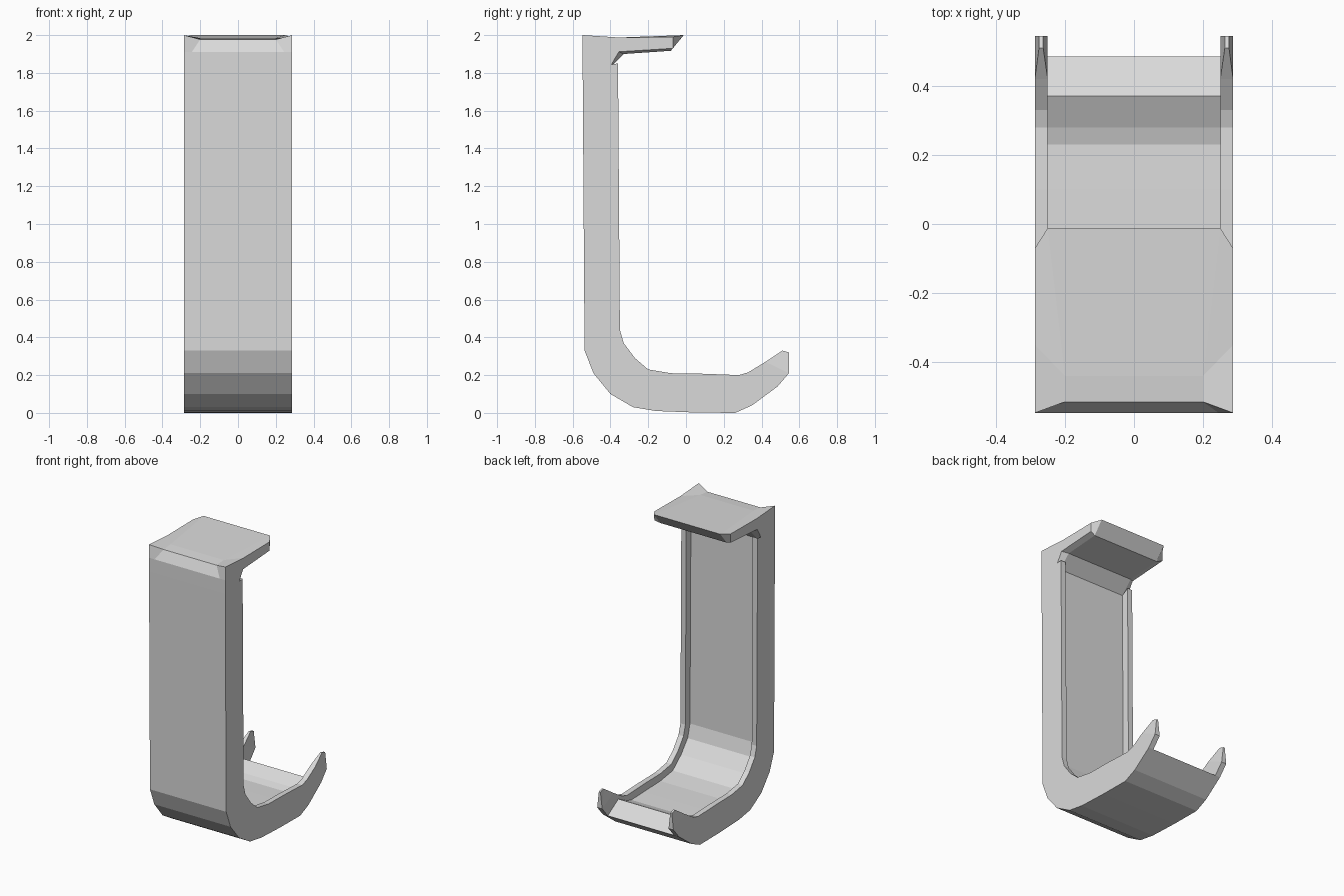
import bpy, bmesh

if "Cube" in bpy.data.objects:
    bpy.data.objects.remove(bpy.data.objects["Cube"])

XO, XI = 0.287, 0.25   # outer side, inner side of the rim

mat = bpy.data.materials.new("light grey")
mat.diffuse_color = (0.7, 0.7, 0.7, 1)
mat.use_nodes = True
mat.node_tree.nodes["Principled BSDF"].inputs["Base Color"].default_value = mat.diffuse_color


def finish(name, polys):
    """Turn a list of polygons (coordinate tuples) into a flat shaded object."""
    bm = bmesh.new()
    for p in polys:
        bm.faces.new([bm.verts.new(c) for c in p])
    bmesh.ops.remove_doubles(bm, verts=bm.verts, dist=0.0005)
    bmesh.ops.recalc_face_normals(bm, faces=bm.faces)
    me = bpy.data.meshes.new(name)
    bm.to_mesh(me)
    bm.free()
    me.materials.append(mat)
    ob = bpy.data.objects.new(name, me)
    bpy.context.collection.objects.link(ob)
    return ob


def at(x, p):
    return (x, p[0], p[1])


def strip(x1, a1, b1, x2, a2, b2):
    return [at(x1, a1), at(x1, b1), at(x2, b2), at(x2, a2)]


# J-shaped body: each station is outer skin, raised rim, recessed inner panel
stations = [
    ((-.547, 1.82), (-.36, 1.85), (-.41, 1.82)),
    ((-.537, .33), (-.35, .44), (-.40, .43)),
    ((-.49, .21), (-.33, .37), (-.375, .34)),
    ((-.40, .10), (-.27, .29), (-.305, .255)),
    ((-.28, .03), (-.20, .23), (-.215, .18)),
    ((-.16, .01), (-.08, .21), (-.08, .16)),
    ((.05, .002), (.10, .207), (.10, .155)),
    ((.26, 0), (.28, .20), (.23, .15)),
    ((.35, .04), (.33, .215), (.28, .165)),
    ((.485, .14), (.42, .27), (.37, .21)),
]
body = []
for (o1, f1, w1), (o2, f2, w2) in zip(stations, stations[1:]):
    body.append(strip(-XI, o1, o2, XI, o1, o2))
    body.append(strip(-XI, w1, w2, XI, w1, w2))
    for s in (-1, 1):
        body.append(strip(s * XI, o1, o2, s * XO, o1, o2))
        body.append(strip(s * XI, f1, f2, s * XO, f1, f2))
        body.append(strip(s * XO, o1, o2, s * XO, f1, f2))
        body.append(strip(s * XI, w1, w2, s * XI, f1, f2))

# end of the panel, and the tapered prongs of the rim
o, f, w = stations[-1]
end, ta, tb = (.545, .21), (.51, .33), (.545, .32)
body.append(strip(-XI, o, w, XI, o, w))
for s in (-1, 1):
    for x, t in ((s * XO, s * .275), (s * XI, s * .263)):
        body.append([at(x, o), at(x, f), at(x, end)])
        body.append([at(x, f), at(t, ta), at(x, end)])
        body.append([at(t, ta), at(t, tb), at(x, end)])
    body.append([at(s * XI, o), at(s * XI, w), at(s * XI, f)])
    body.append(strip(s * XI, o, end, s * XO, o, end))
    body.append([at(s * XI, f), at(s * XO, f), at(s * .275, ta), at(s * .263, ta)])
    body.append(strip(s * .263, ta, tb, s * .275, ta, tb))
    body.append([at(s * XI, end), at(s * XO, end), at(s * .275, tb), at(s * .263, tb)])
    # cut top of the rim
    f0, w0 = stations[0][1], stations[0][2]
    body.append(strip(s * XI, f0, w0, s * XO, f0, w0))
    body.append([at(s * XO, stations[0][0]), at(s * XO, f0), at(s * XO, w0)])
finish("hook_body", body)

# Top tab: dished top, chamfered rear corners and sloping underside
outer = [(XO, -.547, 1.82), (XO, -.547, 1.91), (XO, -.547, 2.0), (XO, -.35, 1.987),
         (XO, -.07, 1.99), (XO, -.07, 1.93), (XO, -.355, 1.912), (XO, -.41, 1.82)]
inner = [(XI, -.547, 1.82), (.245, -.547, 1.91), (.2, -.515, 1.977), (.2, -.44, 1.984),
         (XI, -.012, 2.0), (XI, -.08, 1.917), (XI, -.33, 1.90), (XI, -.41, 1.82)]


def flip(pts):
    return [(-x, y, z) for x, y, z in pts]


loops = [flip(outer), flip(inner), inner, outer]
tab = []
for a, b in zip(loops, loops[1:]):
    for i in range(len(a) - 1):
        tab.append([a[i], a[i + 1], b[i + 1], b[i]])
for loop in (outer, flip(outer)):
    # side faces: upright part and overhanging part
    tab.append([loop[i] for i in (0, 1, 6, 7)])
    tab.append([loop[i] for i in (1, 2, 3, 6)])
    tab.append([loop[i] for i in (3, 4, 5, 6)])
finish("top_tab", tab)
